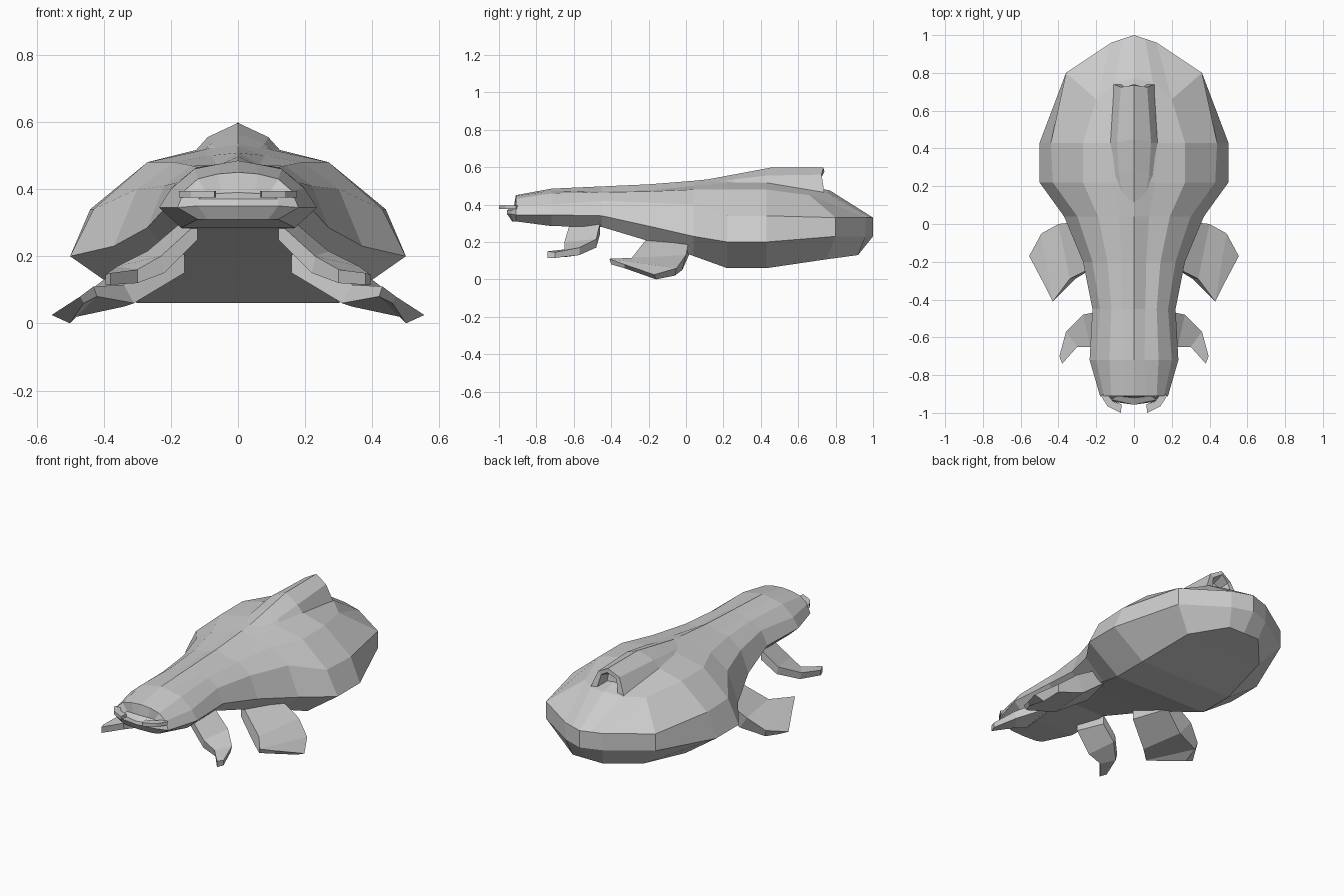
import bpy, bmesh


def loft(name, rings, closed=False, caps=False):
    """Skin a list of rings (half model) and mirror it across x = 0."""
    bm = bmesh.new()
    rows = [[bm.verts.new(p) for p in r] for r in rings]
    n = len(rows[0])
    for a, b in zip(rows, rows[1:]):
        for i in range(n if closed else n - 1):
            j = (i + 1) % n
            bm.faces.new((a[i], a[j], b[j], b[i]))
    if caps:
        bm.faces.new(rows[0])
        bm.faces.new(rows[-1])
    bmesh.ops.remove_doubles(bm, verts=bm.verts, dist=0.0005)
    # mirrored half
    geo = bmesh.ops.duplicate(bm, geom=bm.verts[:] + bm.edges[:] + bm.faces[:])["geom"]
    for v in geo:
        if isinstance(v, bmesh.types.BMVert):
            v.co.x = -v.co.x
    bmesh.ops.remove_doubles(bm, verts=bm.verts, dist=0.0005)
    bmesh.ops.recalc_face_normals(bm, faces=bm.faces)
    me = bpy.data.meshes.new(name)
    bm.to_mesh(me)
    bm.free()
    ob = bpy.data.objects.new(name, me)
    bpy.context.collection.objects.link(ob)
    return ob


# Body: y, then (x, z) of ridge, groove, shoulder, flank, rim, belly edge
sections = [
    (-.91, (0, .45), (.06, .445), (.12, .43), (.16, .395), (.18, .345), (.12, .31)),
    (-.72, (0, .485), (.055, .475), (.13, .46), (.20, .40), (.235, .345), (.17, .285)),
    (-.45, (0, .497), (.06, .47), (.12, .465), (.18, .42), (.22, .34), (.16, .28)),
    (-.20, (0, .508), (.065, .475), (.14, .47), (.22, .41), (.27, .285), (.20, .205)),
    (.04, (0, .527), (.08, .50), (.19, .48), (.30, .40), (.37, .23), (.25, .125)),
    (.22, (0, .545), (.11, .515), (.27, .48), (.43, .34), (.50, .20), (.30, .06)),
    (.43, (0, .55), (.13, .515), (.27, .48), (.44, .34), (.50, .20), (.30, .06)),
]
rings = [[(x, y, z) for x, z in pts] for y, *pts in sections]
# recessed face and lower lip
nose = [[(0, -.92, .39), (.05, -.915, .39), (.09, -.91, .385),
         (.12, -.93, .37), (.12, -.94, .35), (.09, -.925, .31)],
        [(0, -.92, .39)] * 3 + [(0, -.957, .37), (0, -.957, .35), (0, -.93, .31)]]
# rounded tail with dented flanks
tail = [[(0, .77, .475), (.10, .75, .465), (.20, .66, .45),
         (.36, .80, .33), (.36, .80, .23), (.25, .75, .107)],
        [(0, 1, .33), (.06, .98, .33), (.12, .96, .33),
         (.12, .96, .33), (.12, .96, .23), (.10, .92, .13)],
        [(0, 1, .33)] * 4 + [(0, 1, .23), (0, .92, .13)]]
rings = nose[::-1] + rings + tail
loft("body", [r + [(0, r[-1][1], r[-1][2])] for r in rings])

# Dorsal crest with a hollow back
loft("back_crest", [
    [(0, .08, .528), (.05, .08, .51), (.08, .08, .49)],
    [(0, .28, .565), (.08, .26, .535), (.12, .24, .50)],
    [(0, .45, .597), (.09, .43, .555), (.135, .43, .505)],
    [(0, .735, .598), (.07, .725, .56), (.11, .74, .46)],
    [(0, .74, .575), (.05, .725, .545), (.07, .74, .46)],
    [(0, .67, .55), (.04, .67, .53), (.05, .68, .46)],
    [(0, .67, .55), (0, .67, .53), (0, .68, .46)],
])

# Mandibles: thin curved blades
outline = [(.15, -.89), (.175, -.91), (.14, -.965), (.07, -1.0), (.065, -.955), (.11, -.94)]
loft("mandibles", [[(x, y, z) for x, y in outline] for z in (.375, .395)],
     closed=True, caps=True)

# Legs: front top, back top, back bottom, front bottom at each joint
loft("middle_legs", [
    [(.16, -.20, .23), (.22, .02, .23), (.22, .02, .14), (.16, -.20, .15)],
    [(.34, -.29, .115), (.40, .0, .13), (.34, -.02, .05), (.31, -.29, .06)],
    [(.43, -.41, .11), (.49, -.05, .06), (.48, -.06, .02), (.42, -.40, .08)],
    [(.47, -.33, .08), (.555, -.17, .025), (.50, -.16, 0), (.46, -.33, .06)],
], closed=True, caps=True)
loft("front_legs", [
    [(.12, -.62, .30), (.17, -.46, .30), (.17, -.46, .24), (.12, -.62, .25)],
    [(.23, -.65, .20), (.27, -.48, .215), (.26, -.48, .17), (.22, -.64, .15)],
    [(.30, -.65, .16), (.36, -.57, .17), (.35, -.57, .13), (.30, -.64, .12)],
    [(.38, -.74, .15), (.395, -.70, .145), (.395, -.70, .115), (.38, -.74, .115)],
], closed=True, caps=True)
